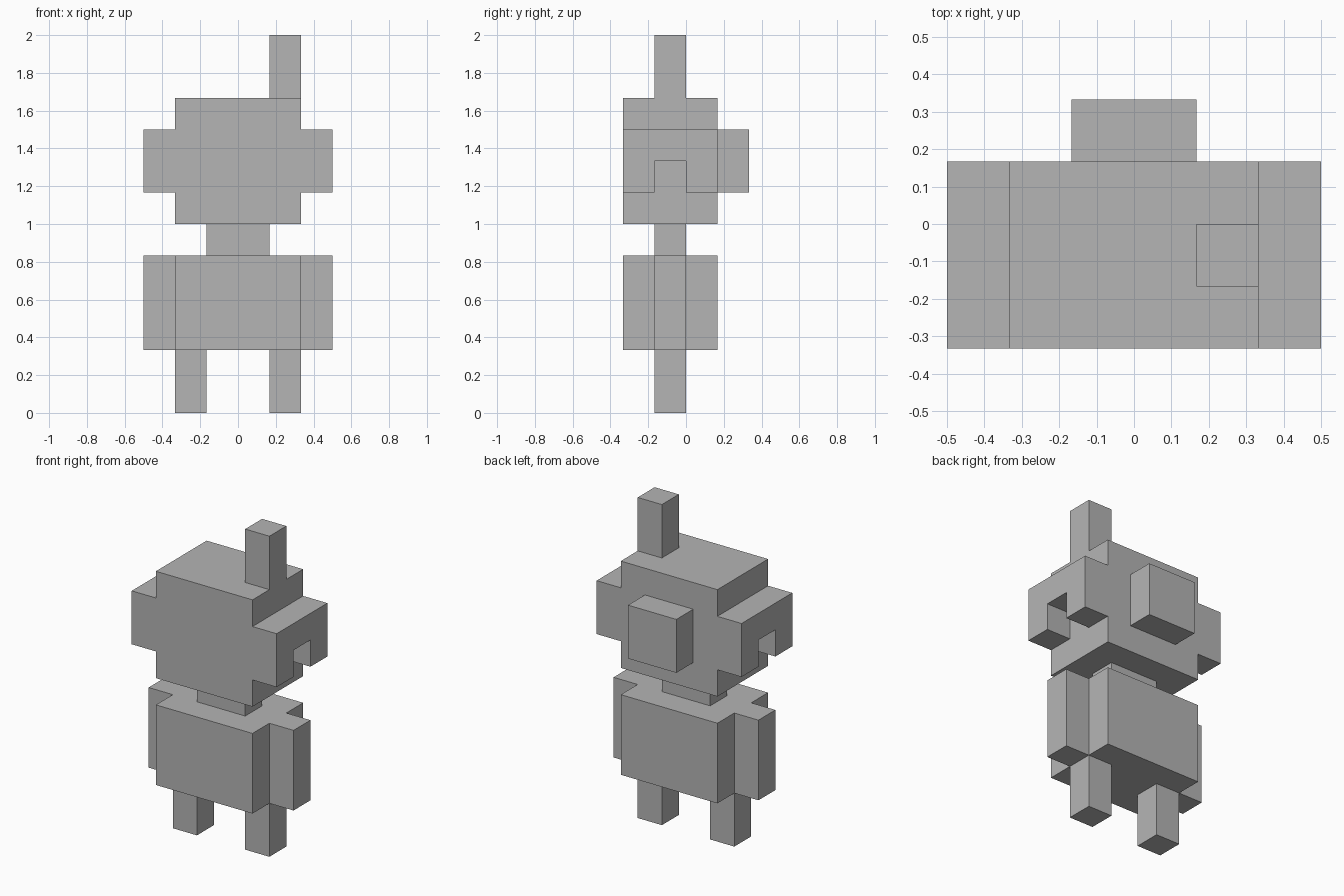
import bpy
import bmesh

U = 1 / 6  # every part sits on a grid of sixths

if "Cube" in bpy.data.objects:
    bpy.data.objects.remove(bpy.data.objects["Cube"], do_unlink=True)

grey = bpy.data.materials.new("plain_grey")
grey.use_nodes = True
grey.diffuse_color = (0.46, 0.46, 0.46, 1)
grey.node_tree.nodes["Principled BSDF"].inputs["Base Color"].default_value = grey.diffuse_color


def prism(name, x0, x1, outline):
    """Extrude a (y, z) outline along x, in grid units."""
    bm = bmesh.new()
    base = bm.faces.new([bm.verts.new((x0 * U, y * U, z * U)) for y, z in outline])
    ext = bmesh.ops.extrude_face_region(bm, geom=[base], use_keep_orig=True)
    moved = [g for g in ext["geom"] if isinstance(g, bmesh.types.BMVert)]
    bmesh.ops.translate(bm, verts=moved, vec=((x1 - x0) * U, 0, 0))
    bmesh.ops.recalc_face_normals(bm, faces=bm.faces)
    mesh = bpy.data.meshes.new(name)
    bm.to_mesh(mesh)
    bm.free()
    mesh.materials.append(grey)
    obj = bpy.data.objects.new(name, mesh)
    bpy.context.collection.objects.link(obj)
    return obj


def box(name, x, y, z):
    (y0, y1), (z0, z1) = y, z
    return prism(name, *x, [(y0, z0), (y1, z0), (y1, z1), (y0, z1)])


DEEP = (-2, 1)   # head and body depth
THIN = (-1, 0)   # limb depth

# Body, neck and head
box("body", (-2, 2), DEEP, (2, 5))
box("neck", (-1, 1), THIN, (5, 6))
box("head", (-2, 2), DEEP, (6, 10))
box("head_back_block", (-1, 1), (1, 2), (7, 9))
box("antenna", (1, 2), THIN, (10, 12))

# Paired limbs and notched ears
EAR = [(-2, 7), (-1, 7), (-1, 8), (0, 8), (0, 7), (1, 7), (1, 9), (-2, 9)]
for side, s in (("left", 1), ("right", -1)):
    inner, outer = sorted((s, 2 * s)), sorted((2 * s, 3 * s))
    box(side + "_leg", inner, THIN, (0, 2))
    box(side + "_arm", outer, THIN, (2, 5))
    prism(side + "_ear", *outer, EAR)
